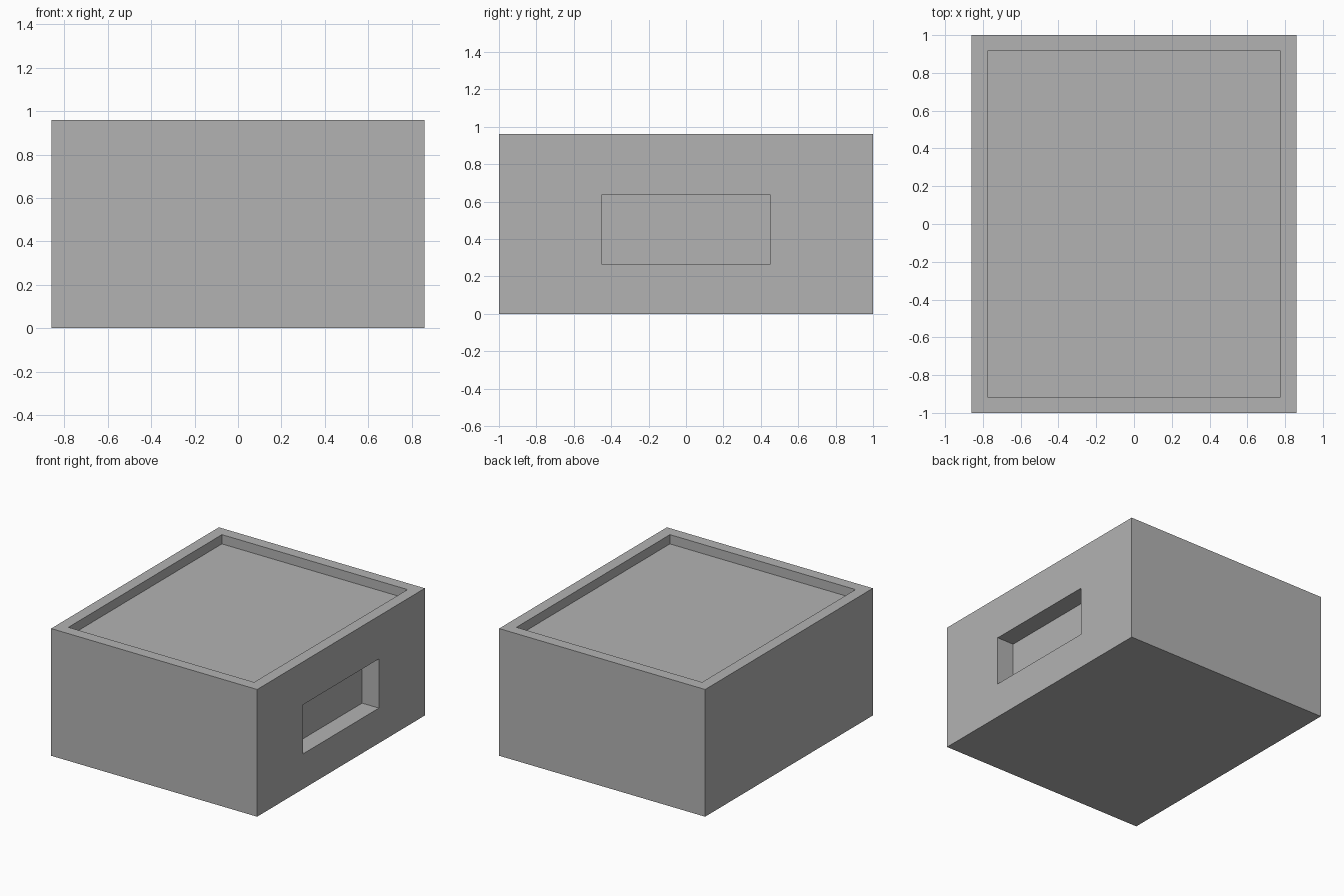
import bpy
import bmesh
from mathutils import Vector

default = bpy.data.objects.get("Cube")
if default:
    bpy.data.objects.remove(default, do_unlink=True)

SIZE = Vector((1.72, 2.0, 0.96))


def make_material(name, color):
    mat = bpy.data.materials.new(name)
    mat.use_nodes = True
    mat.diffuse_color = color
    mat.node_tree.nodes["Principled BSDF"].inputs["Base Color"].default_value = color
    return mat


def sink_pocket(bm, normal, low, high, depth):
    """Cut a rectangular pocket into the outer face that points along normal."""
    face = max(bm.faces, key=lambda f: f.calc_center_median().dot(normal))
    bmesh.ops.inset_individual(bm, faces=[face], thickness=0.1)
    # Fit the inset rectangle to the pocket opening
    center = face.calc_center_median()
    for v in face.verts:
        for i in range(3):
            if not normal[i]:
                v.co[i] = high[i] if v.co[i] > center[i] else low[i]
    # Push the floor of the pocket inward
    floor = bmesh.ops.extrude_discrete_faces(bm, faces=[face])["faces"][0]
    bmesh.ops.translate(bm, verts=floor.verts[:], vec=-normal * depth)


# Solid block standing on the ground
bm = bmesh.new()
bmesh.ops.create_cube(bm, size=1)
bmesh.ops.scale(bm, verts=bm.verts[:], vec=SIZE)
bmesh.ops.translate(bm, verts=bm.verts[:], vec=(0, 0, SIZE.z / 2))
bm.normal_update()

# Shallow tray in the top, leaving a rim
sink_pocket(bm, Vector((0, 0, 1)), (-0.775, -0.915, 0), (0.775, 0.915, 0), 0.07)
# Hand hold in one side
sink_pocket(bm, Vector((1, 0, 0)), (0, -0.452, 0.265), (0, 0.452, 0.636), 0.14)

bmesh.ops.recalc_face_normals(bm, faces=bm.faces[:])
mesh = bpy.data.meshes.new("box_body")
bm.to_mesh(mesh)
bm.free()
mesh.materials.append(make_material("plain grey", (0.45, 0.45, 0.45, 1)))
box = bpy.data.objects.new("box_body", mesh)
bpy.context.collection.objects.link(box)
